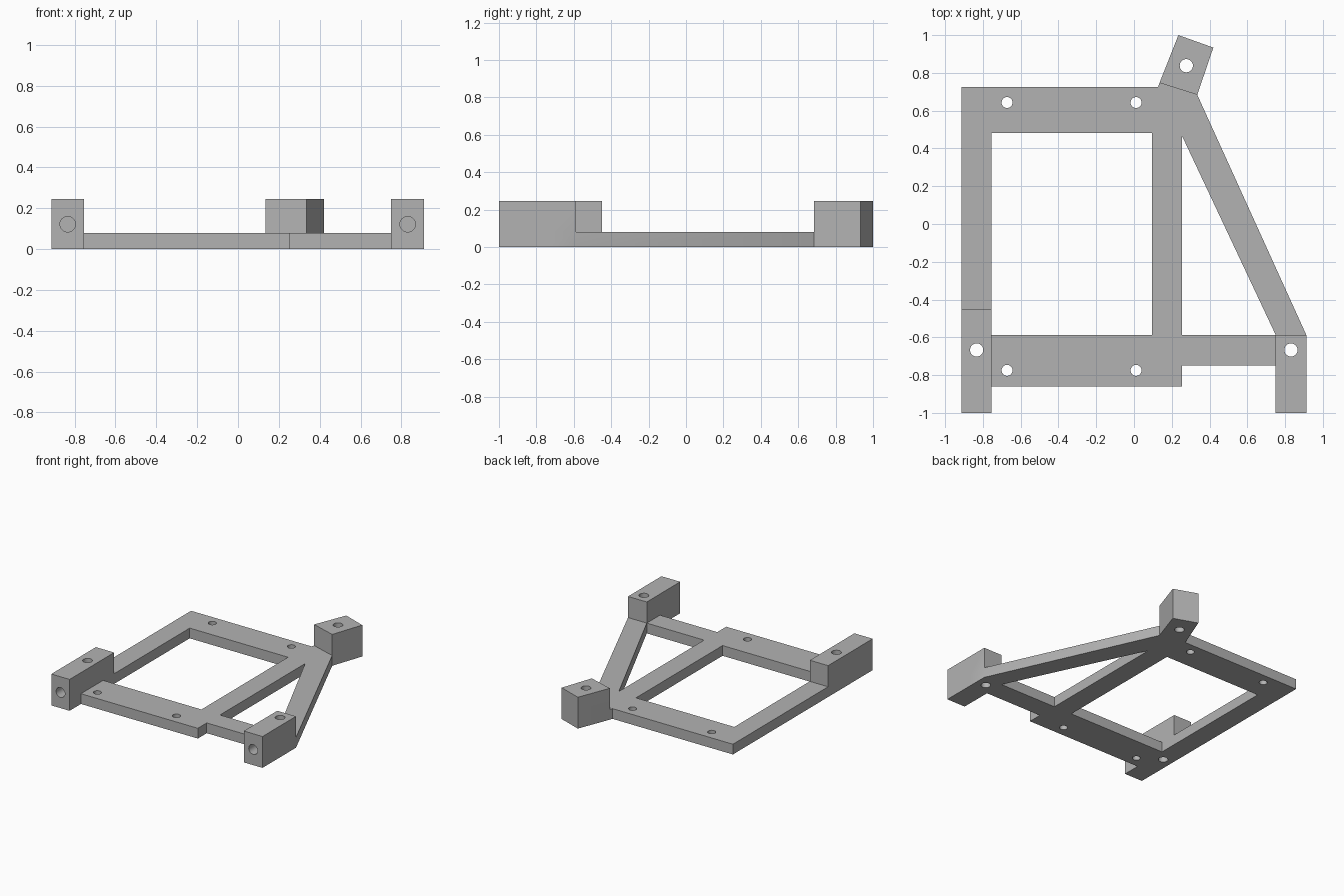
import bpy
import bmesh
from mathutils import Matrix, Vector

default = bpy.data.objects.get("Cube")
if default:
    bpy.data.objects.remove(default, do_unlink=True)

PLATE_H, BLOCK_H = 0.08, 0.245

grey = bpy.data.materials.new("mid grey")
grey.use_nodes = True
grey.diffuse_color = (0.45, 0.45, 0.45, 1)
grey.node_tree.nodes["Principled BSDF"].inputs["Base Color"].default_value = (0.45, 0.45, 0.45, 1)


def add_object(name, bm):
    bmesh.ops.recalc_face_normals(bm, faces=bm.faces)
    mesh = bpy.data.meshes.new(name)
    bm.to_mesh(mesh)
    bm.free()
    mesh.materials.append(grey)
    obj = bpy.data.objects.new(name, mesh)
    bpy.context.collection.objects.link(obj)
    return obj


def prism(name, outline, z0, z1):
    bm = bmesh.new()
    face = bm.faces.new([bm.verts.new((x, y, z0)) for x, y in outline])
    top = bmesh.ops.extrude_face_region(bm, geom=[face])
    verts = [g for g in top["geom"] if isinstance(g, bmesh.types.BMVert)]
    bmesh.ops.translate(bm, verts=verts, vec=(0, 0, z1 - z0))
    return add_object(name, bm)


def rect(x0, x1, y0, y1):
    return [(x0, y0), (x1, y0), (x1, y1), (x0, y1)]


def drill(name, centre, axis, radius, length):
    bm = bmesh.new()
    turn = Vector((0, 0, 1)).rotation_difference(Vector(axis)).to_matrix().to_4x4()
    bmesh.ops.create_cone(bm, cap_ends=True, segments=32, radius1=radius, radius2=radius,
                          depth=length, matrix=Matrix.Translation(centre) @ turn)
    return add_object(name, bm)


def combine(target, tool, operation):
    tool.hide_render = True
    mod = target.modifiers.new(tool.name, 'BOOLEAN')
    mod.operation, mod.solver, mod.object = operation, 'EXACT', tool
    bpy.context.view_layer.objects.active = target
    bpy.ops.object.modifier_apply(modifier=mod.name)
    bpy.data.objects.remove(tool, do_unlink=True)


# Flat frame plate with the diagonal strut on its outer edge
frame = prism("mounting_frame", [
    (-0.913, -0.86), (0.255, -0.86), (0.255, -0.75), (0.912, -0.75), (0.912, -0.587),
    (0.335, 0.684), (0.135, 0.747), (0.127, 0.725), (-0.913, 0.725)], 0, PLATE_H)

# Square and triangular windows
windows = {
    "square_window": rect(-0.755, 0.095, -0.587, 0.482),
    "triangle_window": [(0.255, -0.587), (0.75, -0.587), (0.255, 0.465)],
}
for name, outline in windows.items():
    combine(frame, prism(name, outline, -0.1, 0.3), 'DIFFERENCE')

# Raised mounting blocks
blocks = {
    "front_right_block": rect(-0.913, -0.755, -1, -0.45),
    "front_left_block": rect(0.75, 0.912, -1, -0.587),
    "rear_block": [(0.135, 0.747), (0.335, 0.684), (0.42, 0.934), (0.235, 1.0)],
}
for name, outline in blocks.items():
    combine(frame, prism(name, outline, 0, BLOCK_H), 'UNION')

# Vertical screw holes through the plate and the blocks
for x in (-0.672, 0.011):
    for y in (-0.775, 0.643):
        combine(frame, drill("plate_hole", (x, y, 0), (0, 0, 1), 0.029, 1), 'DIFFERENCE')
for x, y in ((-0.833, -0.667), (0.831, -0.667), (0.277, 0.838)):
    combine(frame, drill("block_hole", (x, y, 0), (0, 0, 1), 0.035, 1), 'DIFFERENCE')

# Blind holes in the front of the front blocks
for x in (-0.834, 0.831):
    combine(frame, drill("front_hole", (x, -1, 0.122), (0, 1, 0), 0.038, 0.5), 'DIFFERENCE')

# Smooth hole walls, sharp edges elsewhere
bpy.ops.object.select_all(action='DESELECT')
frame.select_set(True)
bpy.context.view_layer.objects.active = frame
bpy.ops.object.shade_smooth_by_angle()
